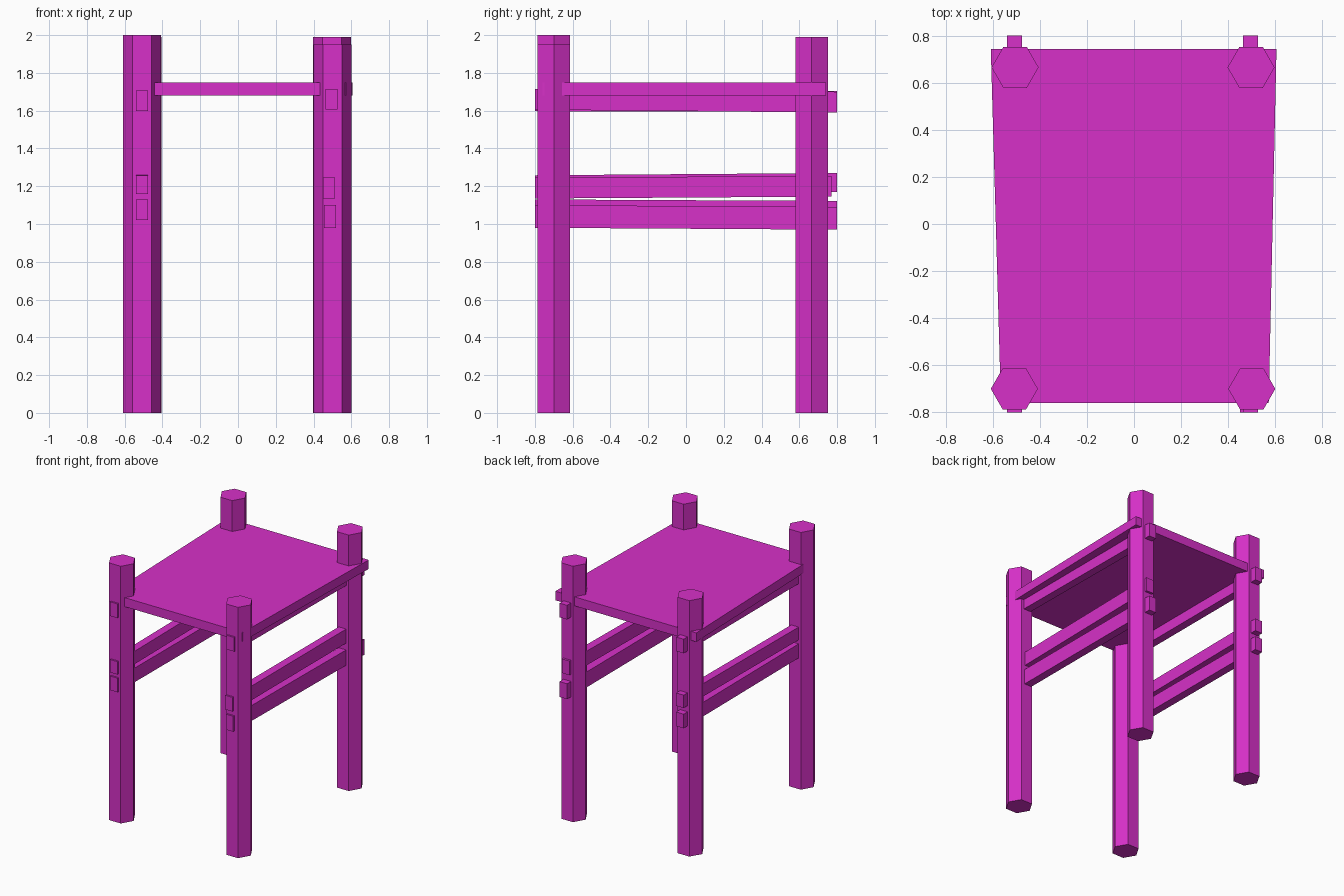
import bpy
import math

cube = bpy.data.objects.get("Cube")
if cube:
    bpy.data.objects.remove(cube)

magenta = bpy.data.materials.new("magenta")
magenta.use_nodes = True
colour = (0.68, 0.03, 0.58, 1)
magenta.diffuse_color = colour
magenta.node_tree.nodes["Principled BSDF"].inputs["Base Color"].default_value = colour


def prism(name, bottom, top):
    """Closed solid between two matching rings of points."""
    n = len(bottom)
    faces = [tuple(reversed(range(n))), tuple(range(n, 2 * n))]
    faces += [(i, (i + 1) % n, n + (i + 1) % n, n + i) for i in range(n)]
    mesh = bpy.data.meshes.new(name)
    mesh.from_pydata(bottom + top, [], faces)
    mesh.materials.append(magenta)
    obj = bpy.data.objects.new(name, mesh)
    bpy.context.collection.objects.link(obj)
    return obj


def leg(name, x, y, height, radius=0.1):
    """Hexagonal post with corners pointing sideways."""
    ring = [(x + radius * math.cos(math.radians(a)),
             y + radius * math.sin(math.radians(a))) for a in range(0, 360, 60)]
    prism(name, [(*p, 0) for p in ring], [(*p, height) for p in ring])


def rail(name, x_front, x_back, z_front, z_back, y_back=0.8, width=0.064, height=0.11):
    """Slightly skewed square bar running front to back through the legs."""
    def end(x, y, z):
        w, h = width / 2, height / 2
        return [(x - w, y, z - h), (x - w, y, z + h), (x + w, y, z + h), (x + w, y, z - h)]
    prism(name, end(x_front, -0.8, z_front), end(x_back, y_back, z_back))


# Legs
leg("front_right_leg", -0.508, -0.70, 2.0)
leg("front_left_leg", 0.5, -0.70, 1.95)
leg("back_right_leg", -0.505, 0.665, 1.99)
leg("back_left_leg", 0.497, 0.665, 1.99)

# Tapered seat board
outline = [(-0.565, -0.76), (0.572, -0.76), (0.605, 0.742), (-0.608, 0.742)]
prism("seat", [(*p, 1.68) for p in outline], [(*p, 1.75) for p in outline])

# Right side rails
rail("right_upper_rail", -0.508, -0.508, 1.652, 1.65)
rail("right_middle_rail", -0.508, -0.508, 1.208, 1.22, height=0.1)
rail("right_lower_rail", -0.508, -0.508, 1.075, 1.067)

# Left side rails
rail("left_upper_rail", 0.495, 0.495, 1.66, 1.645)
rail("left_middle_rail", 0.482, 0.495, 1.19, 1.2, y_back=0.77)
rail("left_lower_rail", 0.487, 0.495, 1.04, 1.03, height=0.12)
